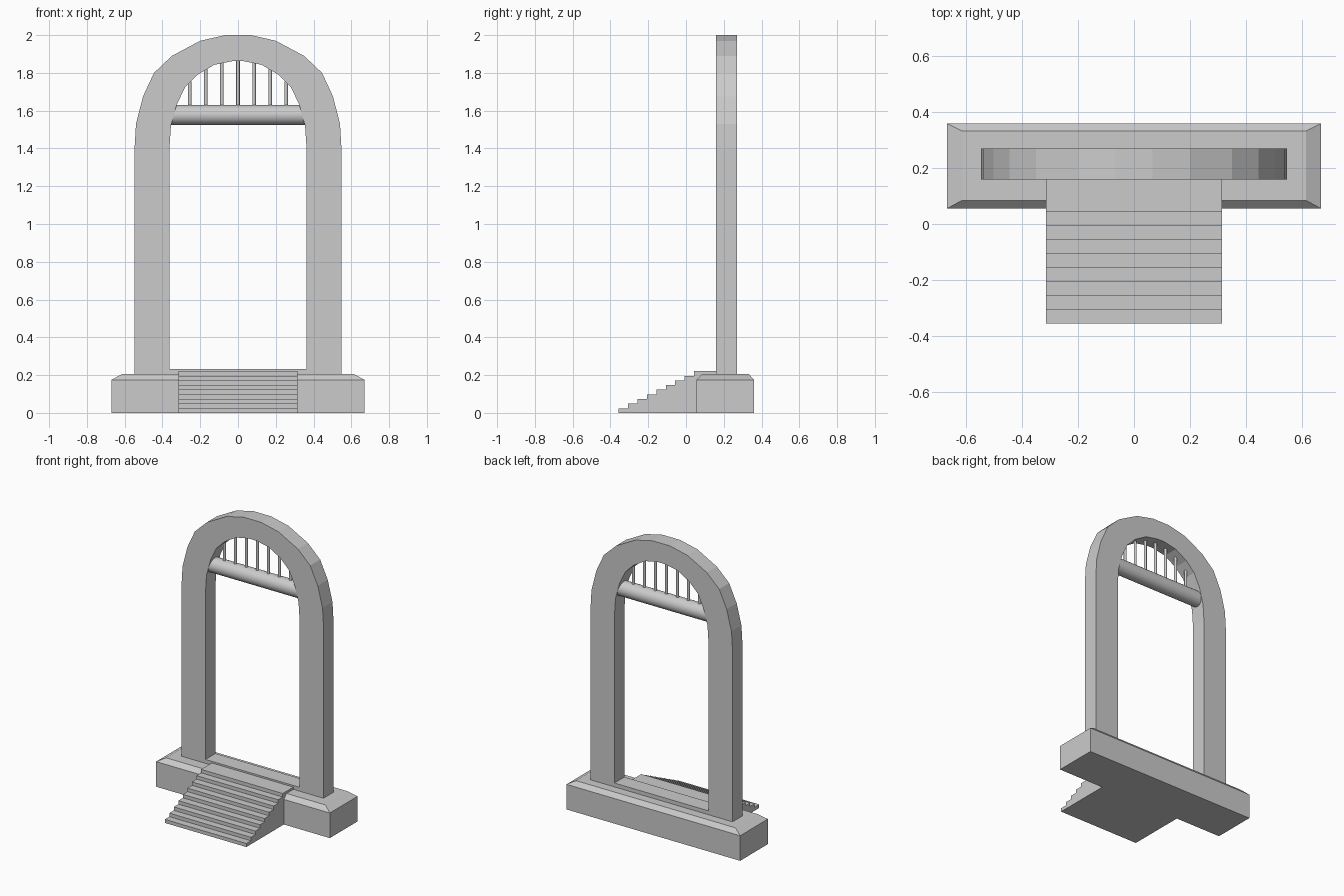
import bpy, bmesh, math

if "Cube" in bpy.data.objects:
    bpy.data.objects.remove(bpy.data.objects["Cube"])

Y0, Y1 = 0.16, 0.27          # front and back of the arch
YC = (Y0 + Y1) / 2


def finish(name, bm):
    bmesh.ops.recalc_face_normals(bm, faces=bm.faces)
    me = bpy.data.meshes.new(name)
    bm.to_mesh(me)
    bm.free()
    ob = bpy.data.objects.new(name, me)
    bpy.context.collection.objects.link(ob)
    return ob


def extrude(name, faces, vec):
    """Make solid from lists of 3D polygons pushed along vec."""
    bm = bmesh.new()
    for poly in faces:
        bm.faces.new([bm.verts.new(p) for p in poly])
    bmesh.ops.remove_doubles(bm, verts=bm.verts, dist=1e-5)
    res = bmesh.ops.extrude_face_region(bm, geom=bm.faces[:], use_keep_orig=True)
    moved = [g for g in res["geom"] if isinstance(g, bmesh.types.BMVert)]
    bmesh.ops.translate(bm, verts=moved, vec=vec)
    return finish(name, bm)


def box(name, x, y0, y1, z0, z1):
    return extrude(name, [[(-x, y0, z0), (x, y0, z0), (x, y1, z0), (-x, y1, z0)]],
                   (0, 0, z1 - z0))


def rod(name, radius, length, sides, loc, rot=(0, 0, 0)):
    bpy.ops.mesh.primitive_cylinder_add(vertices=sides, radius=radius, depth=length,
                                        location=loc, rotation=rot)
    ob = bpy.context.object
    ob.name = name
    bpy.ops.object.shade_smooth_by_angle(angle=math.radians(40))
    return ob


# Plinth with chamfered top
bm = bmesh.new()
rings = []
for x, y0, y1, z in [(0.67, 0.055, 0.36, 0), (0.67, 0.055, 0.36, 0.175),
                     (0.615, 0.085, 0.333, 0.205)]:
    rings.append([bm.verts.new(p) for p in
                  [(-x, y0, z), (x, y0, z), (x, y1, z), (-x, y1, z)]])
for a, b in zip(rings, rings[1:]):
    for i in range(4):
        j = (i + 1) % 4
        bm.faces.new((a[i], a[j], b[j], b[i]))
bm.faces.new(rings[0])
bm.faces.new(rings[-1])
finish("plinth", bm)

# Arch: right half of outer and inner outline, mirrored
outer = [(0.548, 0.2), (0.548, 1.395), (0.54, 1.53), (0.503, 1.675), (0.445, 1.80),
         (0.35, 1.89), (0.2, 1.97), (0.067, 2.0)]
inner = [(0.363, 0.2), (0.363, 1.40), (0.355, 1.52), (0.325, 1.63), (0.28, 1.725),
         (0.215, 1.79), (0.125, 1.843), (0.03, 1.862)]
outer_all = outer + [(-x, z) for x, z in reversed(outer)]
inner_all = inner + [(-x, z) for x, z in reversed(inner)]
quads = []
for i in range(len(outer_all) - 1):
    ring = (outer_all[i], outer_all[i + 1], inner_all[i + 1], inner_all[i])
    quads.append([(x, Y0, z) for x, z in ring])
extrude("arch", quads, (0, Y1 - Y0, 0))

# Sill between the legs
box("sill", 0.363, Y0, Y1, 0.19, 0.232)

# Stairs: stepped side profile
STEPS, RISE, RUN, START = 9, 0.0245, 0.05, -0.357
profile = [(START, 0)]
for i in range(STEPS):
    y = START + i * RUN
    profile += [(y, (i + 1) * RISE)]
    profile += [(y + RUN if i < STEPS - 1 else Y0, (i + 1) * RISE)]
profile.append((Y0, 0))
extrude("stairs", [[(-0.315, y, z) for y, z in profile]], (0.63, 0, 0))

# Crossbar
rod("crossbar", 0.053, 0.72, 32, (0, YC, 1.577), (0, math.pi / 2, 0))

# Balusters reaching up into the arch
tops = [1.868, 1.86, 1.82, 1.755]
for i in range(-3, 4):
    top = tops[abs(i)]
    rod("baluster", 0.0095, top - 1.59, 12, (i * 0.085, YC, (top + 1.59) / 2))
